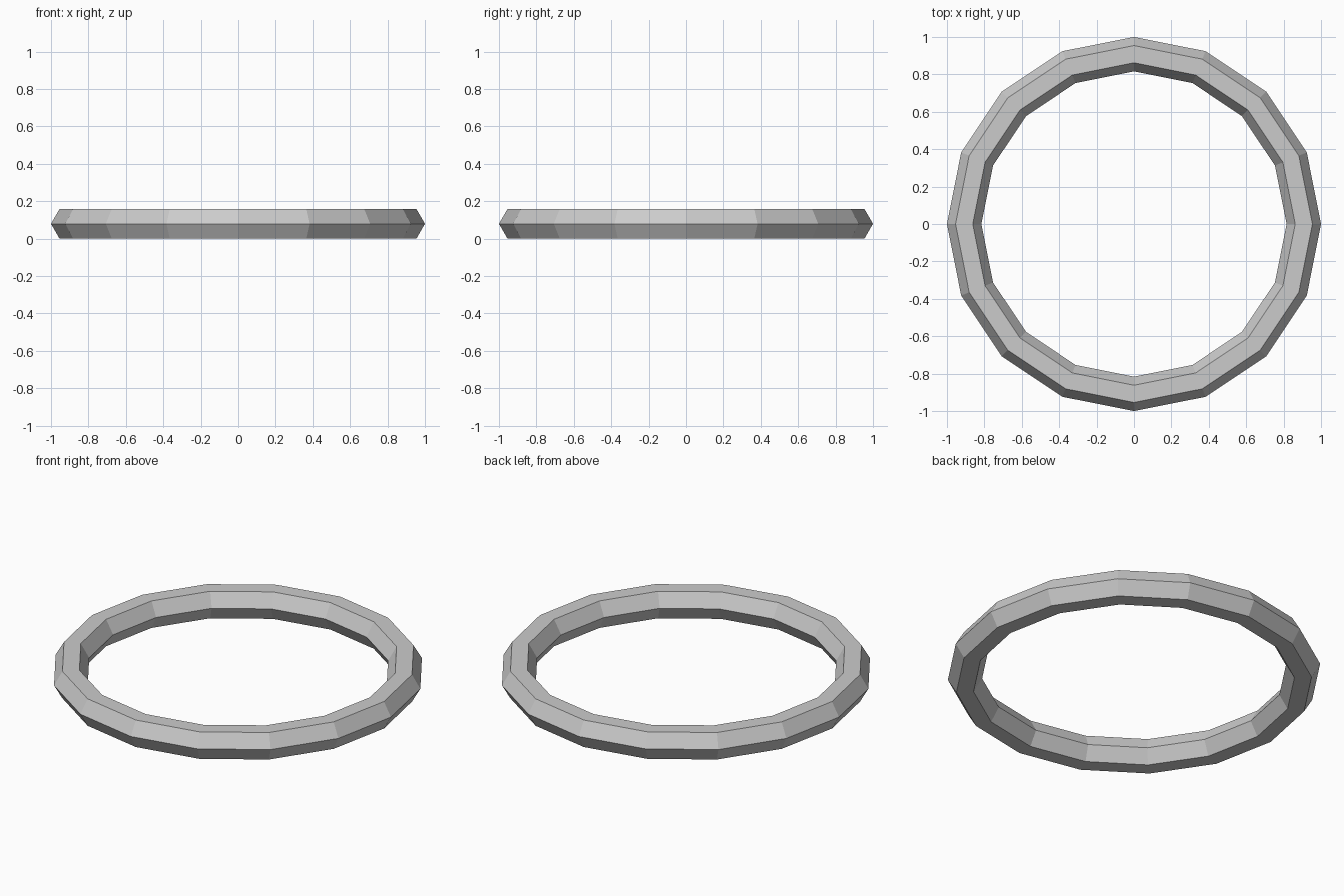
import bpy
from math import sin, radians

if "Cube" in bpy.data.objects:
    bpy.data.objects.remove(bpy.data.objects["Cube"])

# Low-poly ring: 16 segments around, hexagonal cross-section, resting on z = 0
minor = 0.092
bpy.ops.mesh.primitive_torus_add(
    major_segments=16, minor_segments=6,
    major_radius=1 - minor, minor_radius=minor,
    location=(0, 0, minor * sin(radians(60))))
ring = bpy.context.object
ring.name = "ring"
bpy.ops.object.shade_flat()
